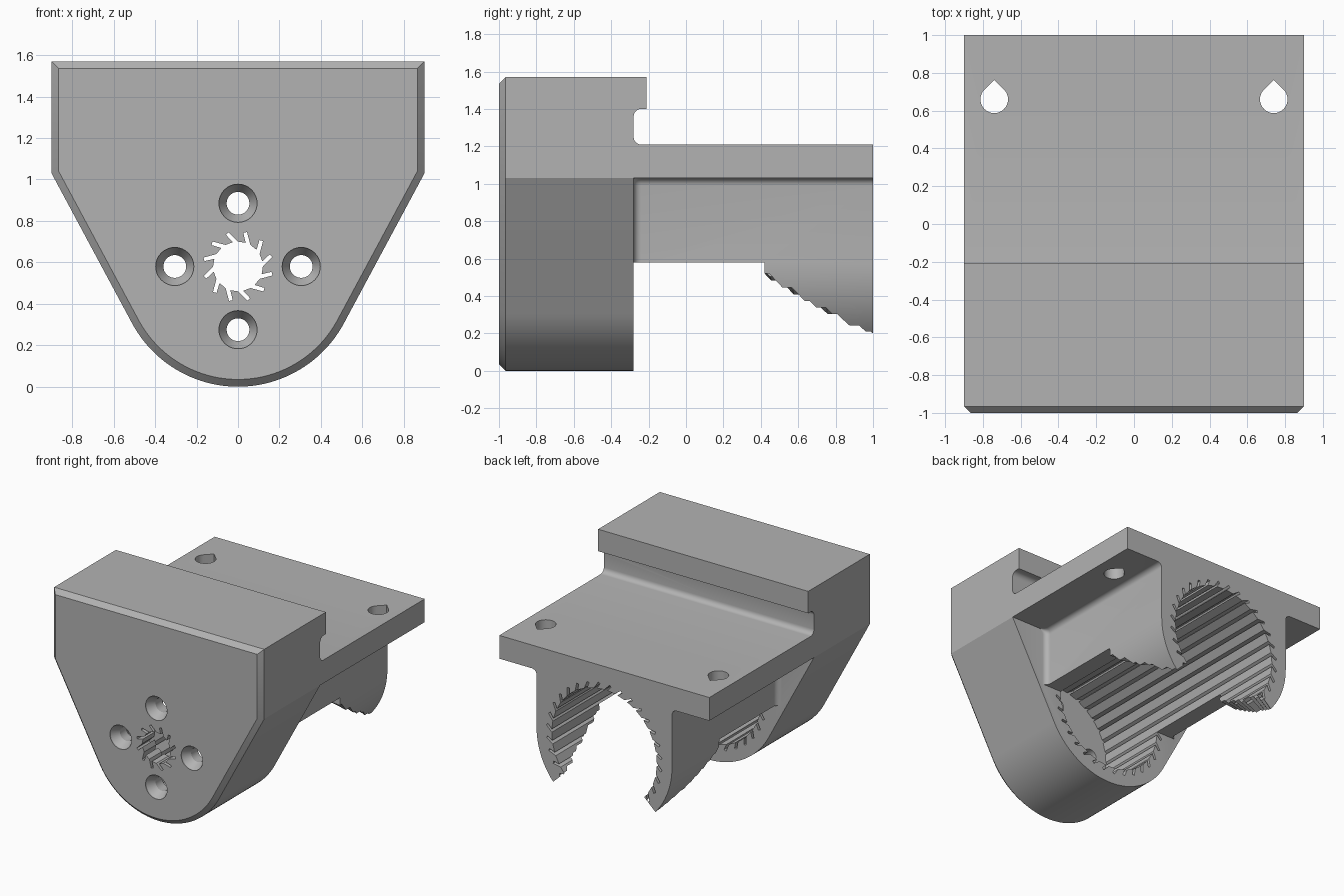
import bpy, bmesh
from math import sin, cos, tan, atan2, acos, radians, pi, hypot

cube = bpy.data.objects.get("Cube")
if cube:
    bpy.data.objects.remove(cube, do_unlink=True)

grey = bpy.data.materials.new("plain grey")
grey.use_nodes = True
grey.diffuse_color = (0.45, 0.45, 0.45, 1)
grey.node_tree.nodes["Principled BSDF"].inputs["Base Color"].default_value = grey.diffuse_color

AXIS_Z = 0.58    # height of the motor axis
OUTER = 0.58     # outer radius around the motor
HALF = 0.9       # half width of the bracket


def loft(name, sections, bevel_front=0, triangulate=False):
    """Solid through a list of equal-length point loops, capped at both ends."""
    bm = bmesh.new()
    loops = [[bm.verts.new(p) for p in s] for s in sections]
    n = len(loops[0])
    for a, b in zip(loops, loops[1:]):
        for i in range(n):
            bm.faces.new((a[i], a[(i + 1) % n], b[(i + 1) % n], b[i]))
    front = bm.faces.new(loops[0])
    bm.faces.new(loops[-1])
    bmesh.ops.recalc_face_normals(bm, faces=bm.faces)
    if bevel_front:
        bmesh.ops.bevel(bm, geom=list(front.edges), offset=bevel_front,
                        segments=1, affect='EDGES')
    if triangulate:
        bmesh.ops.triangulate(bm, faces=bm.faces)
    mesh = bpy.data.meshes.new(name)
    bm.to_mesh(mesh)
    bm.free()
    mesh.materials.append(grey)
    obj = bpy.data.objects.new(name, mesh)
    bpy.context.collection.objects.link(obj)
    return obj


def along_y(pts, *ys):
    return [[(x, y, z) for x, z in pts] for y in ys]


def arc(cx, cy, r, a0, a1, n):
    angles = [radians(a0 + (a1 - a0) * i / n) for i in range(n + 1)]
    return [(cx + r * cos(a), cy + r * sin(a)) for a in angles]


def combine(target, tool, operation):
    """Boolean the tool into the target, then discard the tool."""
    mod = target.modifiers.new("bool", 'BOOLEAN')
    mod.operation, mod.solver, mod.object = operation, 'EXACT', tool
    bpy.context.view_layer.objects.active = target
    bpy.ops.object.modifier_apply(modifier=mod.name)
    bpy.data.objects.remove(tool, do_unlink=True)


def pinwheel(radius, count, slit=0.065, width=0.018):
    """Bore outline with slanted slits all round."""
    pts = []
    for i in range(count):
        t = 2 * pi * i / count
        d = t + radians(45)
        t2 = t + width * 1.4 / radius
        bx, bz = radius * cos(t), radius * sin(t)
        tx, tz = bx + slit * cos(d), bz + slit * sin(d)
        pts += [(bx, bz), (tx, tz), (tx - width * sin(d), tz + width * cos(d)),
                (radius * cos(t2), radius * sin(t2))]
    return [(x, z + AXIS_Z) for x, z in pts]


# Front housing: wide top tapering tangentially to a round bottom
shoulder = 1.03
dz = shoulder - AXIS_Z
tangent = math_angle = atan2(dz, HALF) - acos(OUTER / hypot(HALF, dz))
tangent = tangent * 180 / pi
outline = [(-HALF, 1.57), (-HALF, shoulder)]
outline += arc(0, AXIS_Z, OUTER, -180 - tangent, tangent, 48)
outline += [(HALF, shoulder), (HALF, 1.57)]
bracket = loft("motor_bracket", along_y(outline, -1, -0.28), bevel_front=0.035)

# Mounting plate and overhanging lip with a rounded groove between them
side = [(-0.6, shoulder), (1, shoulder), (1, 1.21)]
side += arc(-0.24, 1.25, 0.04, -90, -180, 6)
side += arc(-0.24, 1.36, 0.04, 180, 90, 6)
side += [(-0.21, 1.40), (-0.21, 1.57), (-0.6, 1.57)]
plate = loft("mounting_plate", [[(x, y, z) for y, z in side] for x in (-HALF, HALF)])


# Sleeve around the motor, flared into the housing and the plate
def sleeve_section(y, grow):
    r = OUTER + grow
    right = arc(r + 0.04, shoulder - 0.04, 0.04, 90, 180, 6)
    left = [(-x, z) for x, z in reversed(right)]
    pts = [(r + 0.04, 1.1)] + right + arc(0, AXIS_Z, r, 0, -180, 48)
    pts += left + [(-r - 0.04, 1.1)]
    return [(x, y, z) for x, z in pts]


flare = [(-0.24 - 0.04 * sin(a), 0.04 * (1 - cos(a)))
         for a in [pi / 2 * k / 6 for k in range(6, -1, -1)]]
sleeve = loft("motor_sleeve", [sleeve_section(-0.32, 0.04)]
              + [sleeve_section(y, g) for y, g in flare] + [sleeve_section(1, 0)])


# Open underside: half cut near the housing, closing towards the back claws
def opening(y, a):
    pts = [(0, AXIS_Z)] + arc(0, AXIS_Z, 1, -a, a - 180, 24)
    return [(x, y, z) for x, z in pts]


steps = [(0.421 + 0.06 * k, 6 + 3.72 * k) for k in range(11)]
cutter = loft("underside_cutter", [opening(y, a) for y, a in
                                   [(-0.5, 0), (0.42, 0)] + steps], triangulate=True)
combine(sleeve, cutter, 'DIFFERENCE')
combine(bracket, plate, 'UNION')
combine(bracket, sleeve, 'UNION')

# Slitted motor cavity and the smaller slitted shaft hole
combine(bracket, loft("cavity_cutter", along_y(pinwheel(0.45, 32), -0.85, 1.1)), 'DIFFERENCE')
combine(bracket, loft("shaft_cutter", along_y(pinwheel(0.12, 12), -1.1, -0.8)), 'DIFFERENCE')

# Four countersunk screw holes around the shaft
for k in range(4):
    cx, cz = 0.305 * cos(k * pi / 2), AXIS_Z + 0.305 * sin(k * pi / 2)
    rings = []
    for y, r in ((-1.02, 0.092), (-0.99, 0.092), (-0.93, 0.055), (-0.8, 0.055)):
        rings += along_y(arc(cx, cz, r, 0, 348.75, 31), y)
    combine(bracket, loft("screw_cutter", rings), 'DIFFERENCE')

# Teardrop holes through the rear corners of the plate
for s in (-1, 1):
    drop = arc(0.74 * s, 0.66, 0.073, 135, 405, 24) + [(0.74 * s, 0.763)]
    combine(bracket, loft("teardrop_cutter", [[(x, y, z) for x, y in drop]
                                              for z in (0.95, 1.3)]), 'DIFFERENCE')

bpy.ops.object.select_all(action='DESELECT')
bracket.select_set(True)
bpy.context.view_layer.objects.active = bracket
bpy.ops.object.shade_smooth_by_angle(angle=radians(25))
